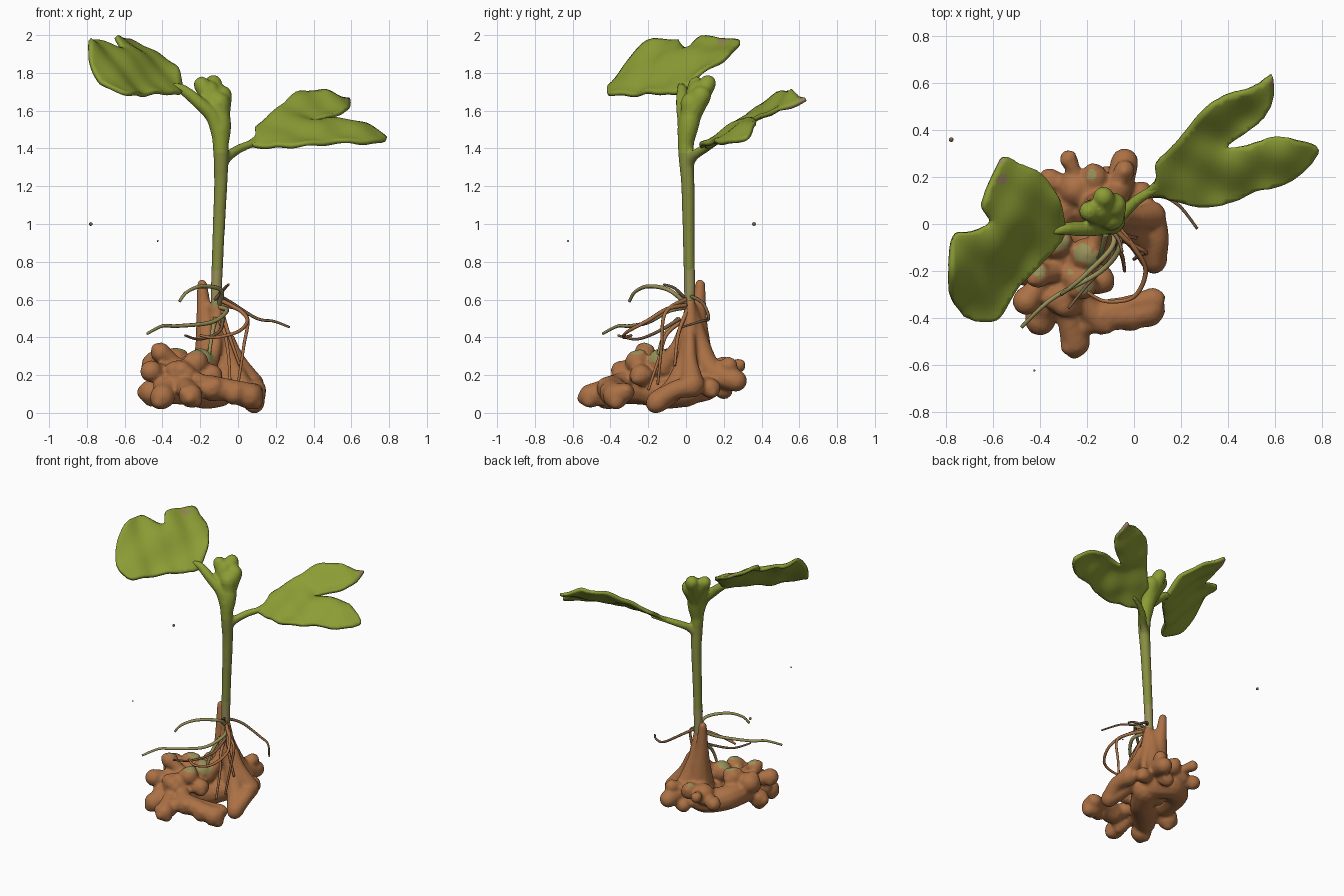
import bpy, bmesh, math, random
from mathutils import Vector, Matrix
from mathutils.geometry import delaunay_2d_cdt

if "Cube" in bpy.data.objects:
    bpy.data.objects.remove(bpy.data.objects["Cube"])

random.seed(4)


def material(name, rgb):
    m = bpy.data.materials.new(name)
    m.diffuse_color = (*rgb, 1)
    m.use_nodes = True
    m.node_tree.nodes["Principled BSDF"].inputs["Base Color"].default_value = m.diffuse_color
    return m


LEAF = material("leaf green", (0.26, 0.335, 0.035))
STEM = material("stem green", (0.24, 0.27, 0.05))
OLIVE = material("pale olive", (0.31, 0.28, 0.10))
ROOT = material("root brown", (0.41, 0.165, 0.06))
FIBER = material("fine root brown", (0.21, 0.12, 0.06))
DRY = material("dry tan", (0.33, 0.23, 0.12))


def spline(points, steps=6, closed=False):
    """Catmull-Rom samples through points of any dimension."""
    p = [Vector(q) for q in points]
    n = len(p)
    out = []
    for i in range(n if closed else n - 1):
        if closed:
            a, b, c, d = (p[(i + k) % n] for k in (-1, 0, 1, 2))
        else:
            a, b, c, d = (p[min(max(i + k, 0), n - 1)] for k in (-1, 0, 1, 2))
        for s in range(steps):
            t = s / steps
            out.append(0.5 * (2 * b + (c - a) * t + (2 * a - 5 * b + 4 * c - d) * t * t
                              + (3 * b - a - 3 * c + d) * t ** 3))
    return out if closed else out + [p[-1]]


def ball(bm, x, y, z, r):
    bmesh.ops.create_icosphere(bm, subdivisions=2, radius=r, matrix=Matrix.Translation((x, y, z)))


def tube(bm, points, sides=12, steps=6, round_ends=True):
    """Tapered tube through (x, y, z, radius) points."""
    s = spline(points, steps)
    normal, rings = Vector((0.31, 0.83, 0.47)), []
    for i, q in enumerate(s):
        t = (s[min(i + 1, len(s) - 1)] - s[max(i - 1, 0)]).to_3d().normalized()
        normal = (normal - t * normal.dot(t)).normalized()
        side = t.cross(normal)
        rings.append([bm.verts.new(q.to_3d() + q[3] * (normal * math.cos(a) + side * math.sin(a)))
                      for a in (2 * math.pi * k / sides for k in range(sides))])
    for r0, r1 in zip(rings, rings[1:]):
        for k in range(sides):
            j = (k + 1) % sides
            bm.faces.new((r0[k], r0[j], r1[j], r1[k]))
    bm.faces.new(rings[0][::-1])
    bm.faces.new(rings[-1])
    if round_ends:
        ball(bm, *points[0])
        ball(bm, *points[-1])


def finish(name, bm, mats, rule=None, voxel=0, smooth=0, thickness=0):
    """Make the object, bake its modifiers, then colour the faces by rule."""
    bmesh.ops.recalc_face_normals(bm, faces=bm.faces)
    me = bpy.data.meshes.new(name)
    bm.to_mesh(me)
    bm.free()
    ob = bpy.data.objects.new(name, me)
    bpy.context.collection.objects.link(ob)
    if voxel:
        m = ob.modifiers.new("fuse", 'REMESH')
        m.mode, m.voxel_size = 'VOXEL', voxel
    if thickness:
        m = ob.modifiers.new("thickness", 'SOLIDIFY')
        m.thickness, m.offset = thickness, 0
    if smooth:
        m = ob.modifiers.new("smooth", 'SMOOTH')
        m.factor, m.iterations = 0.5, smooth
    dg = bpy.context.evaluated_depsgraph_get()
    baked = bpy.data.meshes.new_from_object(ob.evaluated_get(dg))
    ob.modifiers.clear()
    ob.data = baked
    baked.materials.clear()
    for m in mats:
        baked.materials.append(m)
    for f in baked.polygons:
        f.material_index = rule(f.center) if rule else 0
        f.use_smooth = True
    return ob


def near(spots):
    return lambda c: int(any((c - Vector(s[:3])).length < s[3] for s in spots))


def leaf(name, outline, dry_spots):
    """Blade filled inside a smooth outline; height blends from the rim."""
    rim = spline(outline, 5, True)
    n = len(rim)
    pts = [p.to_2d() for p in rim]
    x0, x1 = min(p.x for p in pts), max(p.x for p in pts)
    y0, y1 = min(p.y for p in pts), max(p.y for p in pts)
    step = 0.022
    for i in range(1, int((x1 - x0) / step)):
        for j in range(1, int((y1 - y0) / step)):
            q = Vector((x0 + i * step, y0 + j * step))
            if min((q - p.to_2d()).length for p in rim) > 0.012:
                pts.append(q)
    vs, _, fs, *_ = delaunay_2d_cdt(pts, [(i, (i + 1) % n) for i in range(n)], [], 1, 1e-5)
    bm = bmesh.new()
    verts = []
    for v in vs:
        w = [1 / ((v - p.to_2d()).length + 0.01) ** 2.5 for p in rim]
        z = sum(a * p.z for a, p in zip(w, rim)) / sum(w)
        z += 0.009 * math.sin(28 * v.x + 9 * v.y) * math.sin(24 * v.y - 8 * v.x)
        verts.append(bm.verts.new((v.x, v.y, z)))
    for f in fs:
        bm.faces.new([verts[i] for i in f])
    bmesh.ops.delete(bm, geom=[v for v in bm.verts if not v.link_faces], context='VERTS')
    finish(name, bm, [LEAF, DRY], near(dry_spots), smooth=2, thickness=0.026)


# Leaves: rim points (x, y, z)
leaf("left_leaf", [
    (-.29, -.03, 1.70), (-.31, .10, 1.81), (-.40, .22, 1.88), (-.49, .26, 1.93), (-.55, .29, 1.96),
    (-.59, .24, 1.97), (-.65, .08, 1.99), (-.62, .01, 1.93), (-.70, -.03, 1.95),
    (-.775, -.05, 1.97), (-.79, -.20, 1.97), (-.785, -.31, 1.86), (-.73, -.39, 1.74),
    (-.65, -.42, 1.71), (-.57, -.40, 1.69), (-.50, -.28, 1.68), (-.42, -.20, 1.69),
    (-.34, -.11, 1.69)], [(-.57, .19, 1.95, .028), (-.565, .26, 1.95, .028)])
leaf("right_leaf", [
    (.04, .13, 1.42), (.09, .19, 1.46), (.09, .26, 1.50), (.14, .31, 1.55), (.20, .37, 1.61),
    (.30, .49, 1.70), (.40, .555, 1.70), (.47, .57, 1.71), (.53, .60, 1.68), (.59, .635, 1.66),
    (.595, .55, 1.61), (.57, .47, 1.60), (.50, .40, 1.57), (.40, .33, 1.55), (.50, .345, 1.55),
    (.60, .375, 1.54), (.70, .36, 1.52), (.79, .32, 1.45), (.72, .22, 1.43), (.61, .155, 1.43),
    (.52, .14, 1.43), (.40, .085, 1.42), (.30, .07, 1.41), (.20, .09, 1.41), (.10, .12, 1.41)],
    [(.595, .615, 1.64, .028), (.59, .56, 1.61, .022)])

# Stem with leaf stalks and the folded young leaf, fused together
bm = bmesh.new()
tube(bm, [(-.115, .02, .45, .026), (-.115, .02, .62, .030), (-.105, .015, .9, .032),
          (-.092, .01, 1.2, .036), (-.09, 0, 1.36, .041), (-.095, 0, 1.5, .047)])
tube(bm, [(-.09, 0, 1.42, .04), (-.13, -.01, 1.56, .038), (-.21, -.02, 1.645, .034),
          (-.29, -.02, 1.71, .028), (-.34, -.03, 1.73, .018)])
tube(bm, [(-.09, .01, 1.31, .03), (-.05, .04, 1.36, .027), (.01, .10, 1.40, .024),
          (.09, .15, 1.43, .02), (.15, .18, 1.44, .013)])
for tip in [(-.192, .055, 1.738, .044), (-.13, .115, 1.745, .046), (-.15, .06, 1.71, .05),
            (-.085, .08, 1.68, .055), (-.10, .03, 1.64, .06)]:
    tube(bm, [(-.09, 0, 1.44, .045), (-.097, .025, 1.57, .055), tip])
finish("stem_and_bud", bm, [LEAF, STEM, OLIVE],
       lambda c: 2 if c.z < .76 else 1 if c.z < 1.38 else 0, voxel=.01, smooth=4)

# Knobbly root mass: trunk strands plus knobs joined to hubs
bm = bmesh.new()
tube(bm, [(-.19, .075, .68, .028), (-.175, .065, .5, .047), (-.15, .055, .35, .08),
          (-.13, .04, .17, .12)])
tube(bm, [(-.11, .02, .58, .03), (-.09, .02, .42, .045), (-.04, 0, .25, .06),
          (.03, -.07, .12, .06), (.085, -.15, .06, .06)])
tube(bm, [(-.13, .03, .56, .03), (-.11, .07, .38, .05), (-.07, .14, .22, .06),
          (-.04, .265, .17, .06)])
tube(bm, [(-.12, 0, .5, .025), (-.12, -.05, .35, .035), (-.17, -.12, .24, .06)])
tube(bm, [(-.05, .02, .4, .03), (0, .02, .28, .04), (.075, .035, .15, .065)])
tube(bm, [(.075, .035, .14, .06), (.10, -.06, .12, .05), (.085, -.15, .06, .055)])
tube(bm, [(-.10, 0, .12, .09), (-.17, -.12, .1, .08), (-.27, -.22, .13, .09),
          (-.38, -.34, .12, .075)])
tube(bm, [(-.12, .05, .14, .09), (-.24, .10, .15, .085), (-.35, .02, .17, .085),
          (-.38, -.14, .18, .09)])
hubs = {
    (-.13, .04, .18): [
        (-.17, .20, .24, .06), (-.28, .28, .25, .038), (-.36, .19, .19, .05),
        (-.25, .15, .22, .075), (-.04, .23, .25, .045), (-.2, -.05, .14, .08),
        (.03, .13, .13, .055), (-.12, .20, .12, .05)],
    (-.30, -.19, .19): [
        (-.25, -.505, .09, .065), (-.40, -.41, .085, .068), (-.46, -.33, .22, .06),
        (-.44, -.12, .25, .075), (-.33, -.08, .28, .068), (-.41, -.22, .32, .055),
        (-.20, -.13, .27, .075), (-.22, -.26, .27, .065), (-.14, -.41, .13, .065),
        (-.46, -.20, .11, .068), (-.30, -.31, .20, .085), (-.14, -.24, .2, .06)],
    (-.14, -.39, .13): [(-.02, -.40, .1, .06), (.06, -.37, .09, .072), (.08, -.32, .11, .05),
                        (-.25, -.44, .1, .06)]}
for hub, knobs in hubs.items():
    h = Vector(hub)
    for x, y, z, r in knobs:
        k = Vector((x, y, z))
        mid = h.lerp(k, .55) + Vector((random.uniform(-.02, .02), random.uniform(-.02, .02), .01))
        tube(bm, [(*h, .07), (*mid, r * .78), (x, y, z, r)])
        for _ in range(3):
            d = Vector([random.uniform(-1, 1) for _ in range(3)]).normalized() * r * .55
            ball(bm, *(k + d), r * .6)
# low front lobe the model stands on
tube(bm, [(.075, -.36, .1, .06), (.09, -.37, .06, .045)])
ball(bm, .085, -.16, .05, .055)
finish("root_mass", bm, [ROOT, OLIVE],
       near([(-.15, -.17, .32, .055), (-.23, -.12, .35, .05), (-.29, -.19, .34, .05),
             (-.21, -.26, .34, .045), (-.31, -.08, .35, .04), (-.18, .21, .31, .03),
             (-.40, -.2, .38, .035)]), voxel=.011, smooth=5)


# Fine hair roots
def fibers(name, mat, paths, r):
    bm = bmesh.new()
    for path in paths:
        n = len(path) - 1
        tube(bm, [(*p, r * (1 - .4 * i / n)) for i, p in enumerate(path)], 8, 8, False)
    finish(name, bm, [mat])


fibers("olive_hair_roots", OLIVE, [
    [(-.1, .01, .57), (-.09, -.09, .65), (-.19, -.2, .67), (-.27, -.27, .64), (-.31, -.3, .59)],
    [(-.1, .01, .56), (-.06, -.09, .54), (-.14, -.2, .48), (-.32, -.3, .46), (-.4, -.36, .46),
     (-.48, -.44, .42)],
    [(-.12, -.04, .5), (-.14, -.12, .4), (-.16, -.16, .25)]], .013)
fibers("brown_hair_roots", FIBER, [
    [(-.1, .02, .62), (-.03, .09, .58), (.1, .12, .5), (.19, .08, .485), (.27, -.02, .455)],
    [(-.12, 0, .6), (-.07, -.06, .66), (-.05, -.12, .68)],
    [(-.08, -.03, .5), (-.1, -.15, .43), (-.2, -.26, .39), (-.28, -.36, .41)]], .010)
fibers("hanging_roots", ROOT, [
    [(-.08, 0, .57), (0, -.1, .55), (.05, -.2, .49), (0, -.31, .43), (-.12, -.33, .4), (-.2, -.29, .41)],
    [(-.1, 0, .6), (-.02, -.08, .56), (.05, -.12, .5), (.03, -.13, .35), (0, -.15, .15)],
    [(-.1, 0, .5), (-.07, -.1, .42), (-.05, -.14, .3), (-.04, -.2, .12)],
    [(-.09, .01, .55), (-.05, -.04, .42), (.01, -.06, .25)]], .012)

# Loose floating specks
bm = bmesh.new()
ball(bm, -.78, .36, 1.0, .010)
ball(bm, -.425, -.625, .91, .005)
finish("specks", bm, [FIBER])
